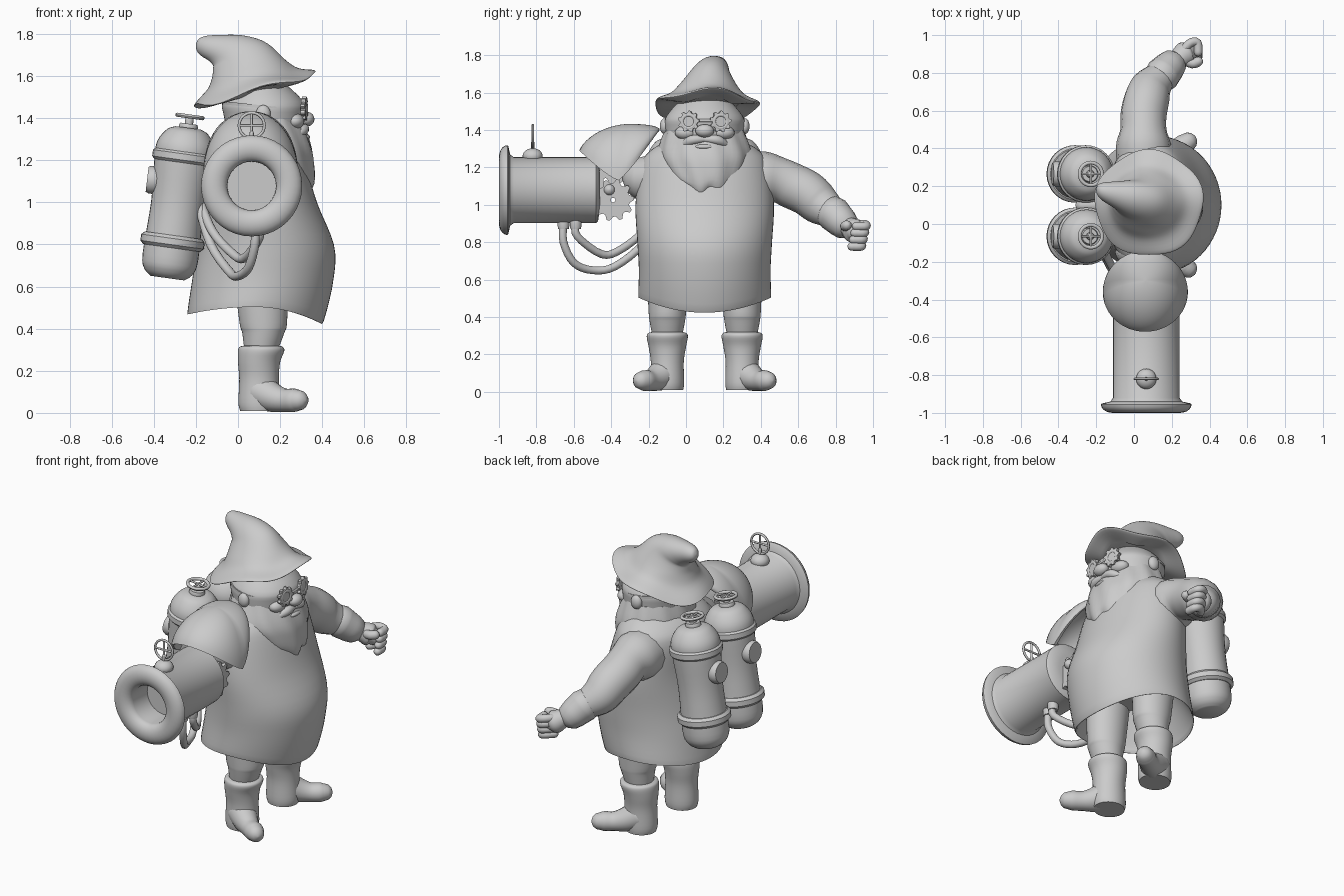
import bpy, bmesh, math
from math import sin, cos, pi, tau
from mathutils import Vector, Matrix

cube = bpy.data.objects.get("Cube")
if cube:
    bpy.data.objects.remove(cube)

colour = (.6, .6, .6, 1)
grey = bpy.data.materials.new("plain_grey")
grey.use_nodes = True
grey.diffuse_color = colour
grey.node_tree.nodes["Principled BSDF"].inputs["Base Color"].default_value = colour
MID = .1       # body centre across y
BARREL = .065  # cannon axis, x
SIDES = (("right", -1), ("left", 1))


def finish(name, bm, angle):
    bmesh.ops.recalc_face_normals(bm, faces=bm.faces)
    mesh = bpy.data.meshes.new(name)
    bm.to_mesh(mesh)
    bm.free()
    mesh.materials.append(grey)
    ob = bpy.data.objects.new(name, mesh)
    bpy.context.collection.objects.link(ob)
    bpy.ops.object.select_all(action='DESELECT')
    ob.select_set(True)
    bpy.context.view_layer.objects.active = ob
    bpy.ops.object.shade_smooth_by_angle(angle=math.radians(angle))


def smooth(rows, steps=4):
    """Catmull-Rom refinement of rows of numbers."""
    rows = [Vector(row) for row in rows]
    padded = [rows[0], *rows, rows[-1]]
    out = []
    for before, start, end, after in zip(padded, padded[1:], padded[2:], padded[3:]):
        for s in range(steps):
            t = s / steps
            bend = 2 * before - 5 * start + 4 * end - after + t * (3 * (start - end) + after - before)
            out.append(start + t / 2 * (end - before + t * bend))
    return out + [rows[-1]]


def skin(name, rings, caps=True, angle=40):
    bm = bmesh.new()
    loops = [[bm.verts.new(p) for p in ring] for ring in rings]
    for low, high in zip(loops, loops[1:]):
        for i in range(len(low)):
            bm.faces.new((low[i - 1], low[i], high[i], high[i - 1]))
    if caps:
        bm.faces.new(loops[0])
        bm.faces.new(loops[-1])
    finish(name, bm, angle)


def circle(n):
    return [tau * i / n for i in range(n)]


def loft(name, rows, y=MID, drift=0, shape=lambda a, z: (1, 0)):
    """Stack of ellipses: x, z, x radius, y radius and optional tilt in degrees."""
    rings = []
    for x, z, rx, ry, tilt in smooth([(*row, 0)[:5] for row in rows]):
        tilt, ring = math.radians(tilt), []
        for a in circle(60):
            swell, lift = shape(a, z)
            u = rx * swell * cos(a)
            ring.append((x + u * cos(tilt), y + drift * x + ry * swell * sin(a), z + u * sin(tilt) + lift))
        rings.append(ring)
    skin(name, rings)


def limb(name, points, radii, n=16):
    """Round-ended tube; radii is one number or one per point."""
    if isinstance(radii, float):
        radii = [radii] * len(points)
    rows = smooth([(*p, r) for p, r in zip(points, radii)])
    path = [(row.xyz, row.w, (rows[min(i + 1, len(rows) - 1)] - rows[max(i - 1, 0)]).xyz.normalized())
            for i, row in enumerate(rows)]
    for end, way in ((0, -1), (-1, 1)):
        p, r, d = path[end]
        for k in (.5, 1, 1.5):
            tip = (p + way * d * r * sin(k), r * cos(k), d)
            path.insert(0, tip) if way < 0 else path.append(tip)
    rings, side = [], path[0][2].orthogonal()
    for p, r, d in path:
        side = (side - d * side.dot(d)).normalized()
        up = d.cross(side)
        rings.append([p + r * (side * cos(a) + up * sin(a)) for a in circle(n)])
    skin(name, rings, angle=60)


def frame(at, axis):
    return Matrix.Translation(at) @ Vector(axis).to_track_quat('Z', 'Y').to_matrix().to_4x4()


def lathe(name, profile, at, axis, n=32):
    """Turned part: distance along the axis, radius."""
    m = frame(at, axis)
    skin(name, [[m @ Vector((r * cos(a), r * sin(a), t)) for a in circle(n)] for t, r in profile])


def disc(name, at, axis, r, thick):
    lathe(name, [(-thick, r * .9), (-thick / 2, r), (thick / 2, r), (thick, r * .9)], at, axis)


def hoop(name, at, axis, r, thick):
    profile = [(thick * sin(b), r + thick * cos(b)) for b in circle(10)]
    m = frame(at, axis)
    skin(name, [[m @ Vector((q * cos(a), q * sin(a), t)) for a in circle(28)] for t, q in profile + profile[:1]],
         caps=False, angle=60)


def ball(name, at, size):
    bm = bmesh.new()
    bmesh.ops.create_uvsphere(bm, u_segments=20, v_segments=12, radius=1)
    bm.transform(Matrix.Translation(at) @ Matrix.Diagonal((*size, 1)))
    finish(name, bm, 40)


def gear(name, at, axis, r, hole, thick, teeth):
    m, turn = frame(at, axis), circle(teeth * 4)
    outer = [r if i % 4 < 2 else r * .8 for i in range(len(turn))]
    inner = [hole] * len(turn)
    rings = [[m @ Vector((q * cos(a), q * sin(a), z)) for q, a in zip(edge, turn)]
             for edge, z in ((inner, -thick), (outer, -thick), (outer, thick), (inner, thick), (inner, -thick))]
    skin(name, rings, caps=False, angle=25)


def handwheel(name, at, axis, r, thick):
    hoop(name + "_rim", at, axis, r, thick)
    m = frame(at, axis)
    for label, d in (("long", Vector((r, 0, 0))), ("cross", Vector((0, r, 0)))):
        limb(f"{name}_{label}_spoke", [m @ -d, m @ d], .006, n=8)


# Tunic, hollow under a hem that dips lowest at the belly
def hem(a, z):
    dip = .08 if cos(a) > 0 else .035
    return 1, -dip * cos(a) ** 2 * max(0, min(1, (.66 - z) * 7))


loft("tunic", [(.08, .7, .2, .24), (.08, .55, .29, .33), (.08, .515, .31, .345), (.083, .513, .323, .355),
               (.12, .65, .335, .352), (.135, .8, .32, .36), (.11, 1, .265, .37), (.08, 1.2, .235, .345),
               (.08, 1.28, .2, .3), (.1, 1.34, .13, .2), (.1, 1.37, .03, .05)], shape=hem)

# Head and rippled beard
loft("head", [(.13, 1.2, .16, .18), (.125, 1.4, .19, .21), (.12, 1.48, .19, .2), (.1, 1.6, .08, .09)])
loft("beard", [(.25, 1.04, .07, .05), (.18, 1.1, .18, .17), (.14, 1.2, .22, .235), (.13, 1.28, .215, .25),
               (.12, 1.4, .18, .21)],
     shape=lambda a, z: (1 + .02 * sin(11 * a + 14 * z), .02 * sin(7 * a) * max(0, min(1, (1.2 - z) * 8))))
ball("nose", (.325, MID, 1.395), (.038, .05, .035))
ball("lower_lip", (.32, MID, 1.31), (.022, .055, .014))
for side, s in SIDES:
    eye, look = (.315, MID + s * .085, 1.445), (1, s * .15, 0)
    limb(side + "_moustache", [(.315, MID, 1.35), (.31, MID + s * .07, 1.345), (.27, MID + s * .13, 1.31)],
         [.015, .026, .012])
    ball(side + "_cheek", (.27, MID + s * .1, 1.385), (.045, .06, .038))
    ball(side + "_ear", (.12, MID + s * .215, 1.42), (.035, .025, .042))
    gear(side + "_goggle_gear", eye, look, .058, .036, .01, 9)
    hoop(side + "_goggle_rim", eye, look, .036, .012)
    disc(side + "_goggle_lens", eye, look, .036, .008)
limb("goggle_bridge", [(.318, .06, 1.45), (.318, .14, 1.45)], .008)
loft("goggle_strap", [(.12, z, .196, .214, -6) for z in (1.445, 1.46)])


# Floppy hat with a wavy brim and a thick tip bent backwards
def brim(a, z):
    low = max(0, min(1, (1.64 - z) * 10))
    return 1 + .025 * low * sin(5 * a), .014 * low * sin(4 * a + 1)


loft("hat", [(.1, 1.53, .17, .18, 14), (.08, 1.525, .285, .27, 15), (.08, 1.54, .287, .27, 15),
             (.07, 1.58, .22, .2, 13), (.05, 1.635, .178, .155, 14), (.01, 1.695, .142, .11, 25),
             (-.04, 1.72, .105, .09, 42), (-.1, 1.733, .072, .07, 60), (-.16, 1.743, .05, .05, 74),
             (-.19, 1.748, .03, .03, 80), (-.2, 1.75, .003, .003, 80)], y=.13, drift=-.25, shape=brim)

# Legs and splayed boots
for side, s in SIDES:
    y = MID + s * .2
    loft(side + "_leg", [(.11, .65, .13, .11), (.12, .43, .113, .1), (.12, .38, .1, .095), (.11, .3, .08, .08)], y)
    loft(side + "_boot_shaft", [(.11, .32, .07, .07), (.11, .315, .1, .1), (.11, .295, .11, .11), (.1, .24, .1, .1),
                                (.1, .16, .094, .088), (.1, .05, .098, .09), (.1, .01, .09, .085)], y)
    limb(side + "_boot_foot", [(.11, y + s * .015, .1), (.165, y + s * .055, .073), (.22, y + s * .09, .06),
                               (.265, y + s * .12, .06), (.285, y + s * .135, .06)], [.085, .07, .056, .056, .05])

# Left arm, cuff and fist
limb("left_sleeve", [(.055, .3, 1.135), (.05, .42, 1.14), (.05, .5, 1.13), (.05, .57, 1.1), (.065, .65, 1.06),
                     (.09, .72, 1), (.15, .79, .95)], [.145, .145, .122, .122, .12, .11, .08])
limb("left_cuff", [(.15, .79, .95), (.19, .835, .905)], [.095, .085])
limb("left_hand", [(.17, .815, .92), (.22, .86, .89), (.27, .9, .86), (.29, .91, .85)], [.05, .05, .066, .05])
for i, finger in enumerate(("index", "middle", "ring", "little")):
    y, z = .96 - i * .008, .895 - i * .036
    limb(f"left_{finger}_finger", [(.27, y - .03, z), (.3, y, z), (.335, y, z - .01), (.34, y - .05, z - .01)], .023)
limb("left_thumb", [(.26, .87, .88), (.31, .85, .885), (.34, .86, .89)], .026)

# Right sleeve and gears holding the cannon
limb("right_sleeve", [(.06, -.05, 1.14), (.06, -.15, 1.14), (.06, -.22, 1.14)], [.12, .16, .12])
gear("large_gear", (.1, -.39, 1.025), (1, 0, 0), .112, .012, .035, 10)
gear("upper_gear", (.02, -.43, 1.13), (1, 0, 0), .1, .012, .035, 9)
limb("gear_axle", [(-.02, -.41, 1.08), (.13, -.41, 1.08)], .03)


# Shoulder dome with a saddle-shaped rim
def dome_point(a, u, thick):
    rim = 1.13 + .21 * abs(sin(a)) ** 1.2 + .05 * sin(a)
    c = (cos(u) + .002) * (1 - thick * 5)
    return (.06 + .225 * c * cos(a), -.36 + .06 * sin(u) + .21 * c * sin(a), rim + (1.432 - thick - rim) * sin(u))


rows = [pi / 2 * j / 12 for j in range(13)]
skin("shoulder_dome", [[dome_point(a, u, 0) for a in circle(48)] for u in reversed(rows)]
     + [[dome_point(a, u, .015) for a in circle(48)] for u in rows])

# Cannon barrel with a rounded muzzle and hollow bore
lip = [(.955 + .045 * sin(u), .178 + .062 * cos(u)) for u in (pi * i / 10 for i in range(11))]
lathe("cannon", [(.46, .1), (.47, .165), (.48, .176), (.92, .176), (.94, .19), (.95, .235), *lip, (.82, .115)],
      (BARREL, 0, 1.078), (0, -1, 0), n=40)
ball("cannon_valve_knob", (BARREL, -.82, 1.26), (.054, .054, .042))
limb("cannon_valve_stem", [(BARREL, -.82, 1.28), (BARREL, -.82, 1.33)], .01, n=8)
handwheel("cannon_valve_wheel", (BARREL, -.82, 1.365), (0, 1, 0), .06, .007)

# Hoses from cannon to tanks
hoses = {"outer": [(.08, -.655, .9), (.08, -.655, .8), (.05, -.6, .69), (0, -.5, .65), (-.04, -.38, .67),
                   (-.13, -.22, .8), (-.19, -.1, 1)],
         "inner": [(.1, -.59, .9), (.1, -.58, .83), (.03, -.45, .735), (-.03, -.35, .76), (-.12, -.22, .86),
                   (-.18, -.08, 1)]}
for label, path in hoses.items():
    limb(label + "_hose", path, .021)
    disc(label + "_hose_fitting", path[0], (0, 0, 1), .031, .03)

# Pair of leaning, round-shouldered tanks on the back
lean = Vector((.1, 0, .72)).normalized()
for side, s in SIDES:
    base = Vector((-.335, MID + s * .165, .64))
    body = smooth([(0, .08), (.03, .115), (.1, .133), (.35, .127), (.56, .14), (.64, .137), (.7, .1), (.72, .06)])
    lathe(side + "_tank", [tuple(p) for p in body], base, lean)
    for label, height in (("lower", .175), ("upper", .58)):
        disc(f"{side}_tank_{label}_band", base + lean * height, lean, .152, .03)
    disc(side + "_tank_neck", base + lean * .72, lean, .045, .02)
    limb(side + "_tank_stem", [base + lean * .72, base + lean * .76], .02)
    handwheel(side + "_tank_wheel", base + lean * .775, lean, .06, .01)
    disc(side + "_tank_gauge", base + lean * .46 + Vector((-.13, 0, .01)), (-1, 0, .12), .066, .03)
for label, z in (("lower", .84), ("upper", 1.18)):
    limb(label + "_tank_brace", [(-.27, -.06, z), (-.27, .26, z)], .022)
    limb(label + "_back_bracket", [(-.27, MID, z), (-.08, MID, z)], .04)
